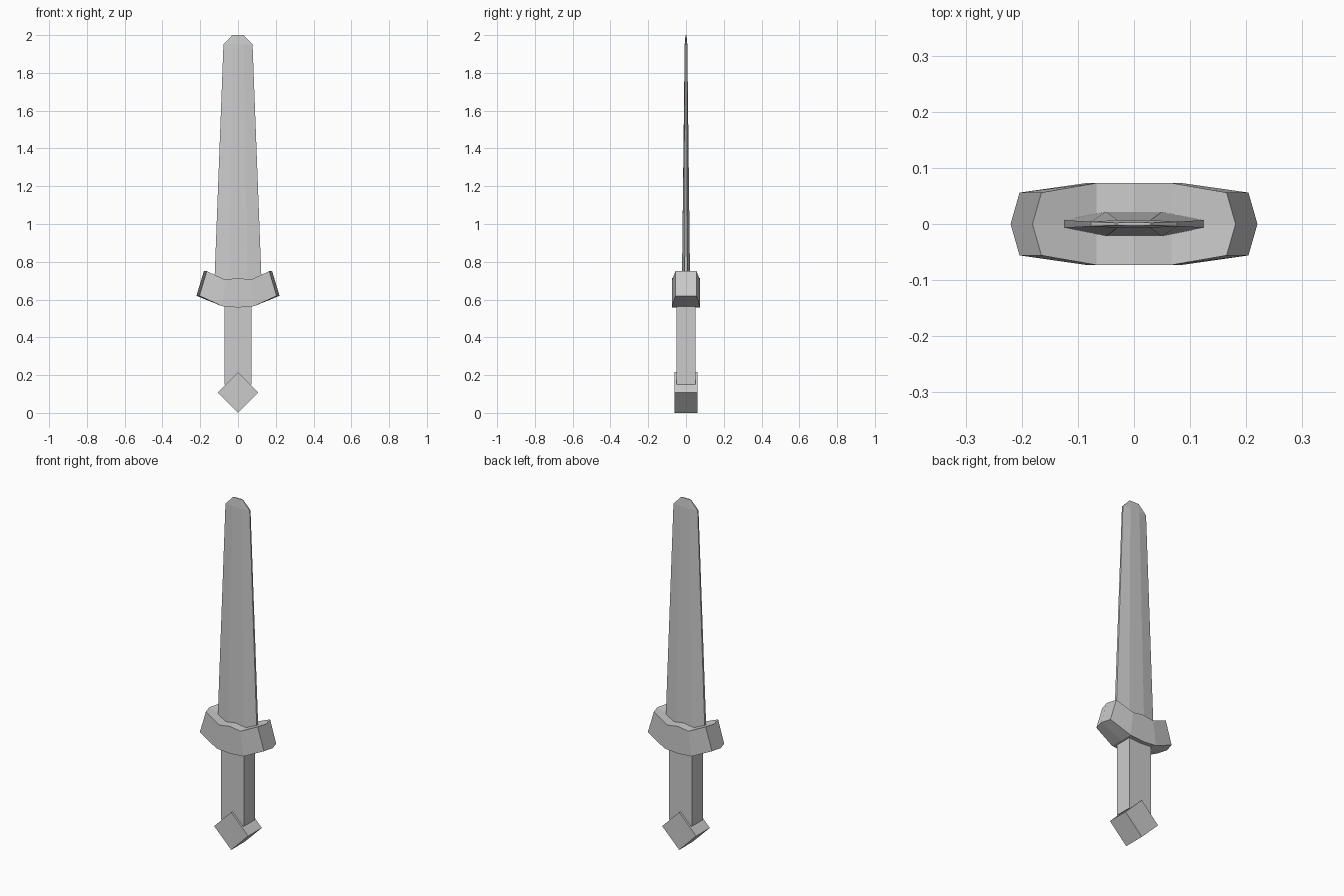
import bpy, bmesh
from math import radians
from mathutils import Matrix

if "Cube" in bpy.data.objects:
    bpy.data.objects.remove(bpy.data.objects["Cube"], do_unlink=True)

grey = bpy.data.materials.new("plain_grey")
grey.use_nodes = True
colour = (0.6, 0.6, 0.6, 1)
grey.diffuse_color = colour
grey.node_tree.nodes["Principled BSDF"].inputs["Base Color"].default_value = colour


def finish(name, bm):
    bmesh.ops.recalc_face_normals(bm, faces=bm.faces)
    mesh = bpy.data.meshes.new(name)
    bm.to_mesh(mesh)
    bm.free()
    mesh.materials.append(grey)
    obj = bpy.data.objects.new(name, mesh)
    bpy.context.collection.objects.link(obj)
    return obj


def loft(name, sections):
    """Join matching rings of points and cap both ends."""
    bm = bmesh.new()
    rings = [[bm.verts.new(p) for p in s] for s in sections]
    n = len(rings[0])
    for a, b in zip(rings, rings[1:]):
        for i in range(n):
            j = (i + 1) % n
            bm.faces.new((a[i], a[j], b[j], b[i]))
    bm.faces.new(rings[0])
    bm.faces.new(rings[-1])
    return finish(name, bm)


def box(name, size, centre, angle=0):
    bm = bmesh.new()
    bmesh.ops.create_cube(bm, size=1)
    bmesh.ops.scale(bm, vec=size, verts=bm.verts)
    bmesh.ops.rotate(bm, matrix=Matrix.Rotation(angle, 3, 'Y'), verts=bm.verts)
    bmesh.ops.translate(bm, vec=centre, verts=bm.verts)
    return finish(name, bm)


# Blade: tapered eight-sided section with a flat middle and bevelled sides
def blade_ring(z, edge_x, edge_y, flat_x, flat_y):
    return [(-edge_x, -edge_y, z), (-flat_x, -flat_y, z),
            (flat_x, -flat_y, z), (edge_x, -edge_y, z),
            (edge_x, edge_y, z), (flat_x, flat_y, z),
            (-flat_x, flat_y, z), (-edge_x, edge_y, z)]


loft("blade", [blade_ring(0.66, 0.126, 0.007, 0.05, 0.022),
               blade_ring(1.95, 0.077, 0.004, 0.03, 0.007),
               blade_ring(2.0, 0.03, 0.002, 0.015, 0.003)])


# Guard: upswept bar with pointed ends, mirrored about its middle
def guard_ring(side, bottom, top, half_y, point):
    (bx, bz), (tx, tz) = bottom, top
    return [(side * bx, -half_y, bz), (side * (bx + point), 0, bz),
            (side * bx, half_y, bz), (side * tx, half_y, tz),
            (side * (tx + point), 0, tz), (side * tx, -half_y, tz)]


end = ((0.204, 0.62), (0.165, 0.75), 0.056, 0.016)
shoulder = ((0.085, 0.565), (0.067, 0.705), 0.073, 0)
middle = ((0, 0.558), (0, 0.715), 0.073, 0)
loft("guard", [guard_ring(-1, *end), guard_ring(-1, *shoulder), guard_ring(1, *middle),
               guard_ring(1, *shoulder), guard_ring(1, *end)])

# Grip and diamond pommel
box("grip", (0.144, 0.1, 0.45), (0, 0, 0.375))
box("pommel", (0.153, 0.124, 0.153), (0, 0, 0.108), radians(45))
